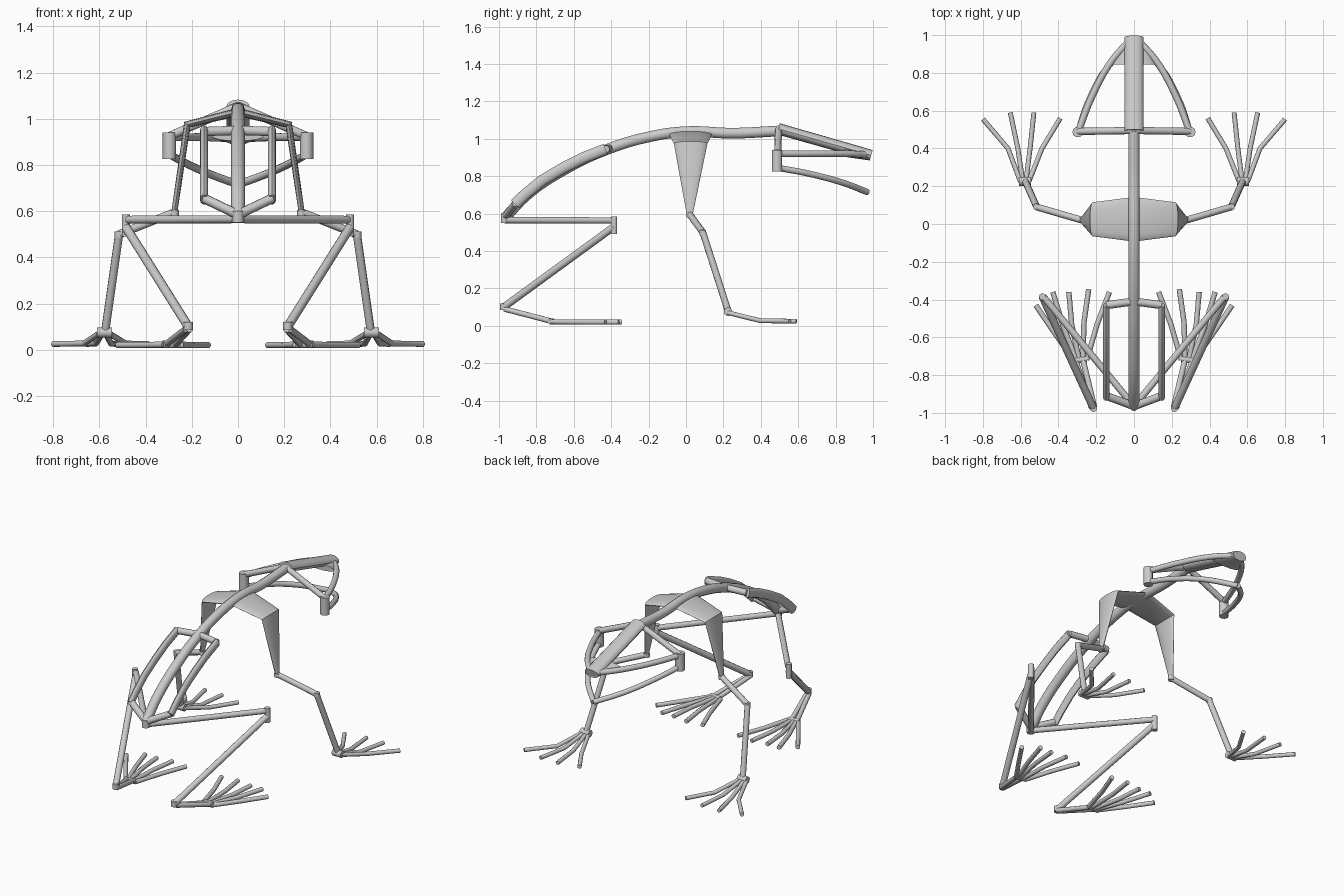
import bpy, bmesh, math
from mathutils import Vector

if "Cube" in bpy.data.objects:
    bpy.data.objects.remove(bpy.data.objects["Cube"])


def finish(ob, angle=40):
    bpy.ops.object.select_all(action='DESELECT')
    ob.select_set(True)
    bpy.context.view_layer.objects.active = ob
    if ob.type == 'CURVE':
        bpy.ops.object.convert(target='MESH')
        ob = bpy.context.view_layer.objects.active
    bpy.ops.object.shade_smooth_by_angle(angle=math.radians(angle))
    return ob


def bones(name, paths, r, smooth=False, mirror=False):
    """Round rods along paths of (x, y, z) points."""
    cu = bpy.data.curves.new(name, 'CURVE')
    cu.dimensions = '3D'
    cu.bevel_depth = r
    cu.bevel_resolution = 3
    cu.resolution_u = 8
    cu.use_fill_caps = True
    for side in ((1, -1) if mirror else (1,)):
        for path in paths:
            sp = cu.splines.new('BEZIER' if smooth else 'POLY')
            pts = sp.bezier_points if smooth else sp.points
            pts.add(len(path) - 1)
            for p, c in zip(pts, path):
                co = (c[0] * side, c[1], c[2])
                p.co = co if smooth else (*co, 1)
                if smooth:
                    p.handle_left_type = p.handle_right_type = 'AUTO'
    ob = bpy.data.objects.new(name, cu)
    bpy.context.collection.objects.link(ob)
    return finish(ob)


def loft(name, rings, n=16):
    """Skin elliptical rings given as (centre, half axis u, half axis v)."""
    bm = bmesh.new()
    loops = []
    for c, u, v in rings:
        c, u, v = Vector(c), Vector(u), Vector(v)
        loops.append([bm.verts.new(c + u * math.cos(2 * math.pi * i / n)
                                   + v * math.sin(2 * math.pi * i / n)) for i in range(n)])
    for a, b in zip(loops, loops[1:]):
        for i in range(n):
            j = (i + 1) % n
            bm.faces.new((a[i], a[j], b[j], b[i]))
    bm.faces.new(loops[0])
    bm.faces.new(loops[-1])
    bmesh.ops.recalc_face_normals(bm, faces=bm.faces)
    me = bpy.data.meshes.new(name)
    bm.to_mesh(me)
    bm.free()
    ob = bpy.data.objects.new(name, me)
    bpy.context.collection.objects.link(ob)
    return finish(ob, 35)


# Spine and tail bone
bones("spine", [[(0, -0.965, 0.58), (0, -0.85, 0.70), (0, -0.65, 0.835), (0, -0.43, 0.94),
                 (0, -0.2, 1.01), (0, 0, 1.038), (0, 0.25, 1.03), (0, 0.5, 1.042)]], 0.03, smooth=True)

# Pelvis: flattened side rods tied to the spine at both ends
rod = [(-0.915, 0.65, 45), (-0.86, 0.703, 43), (-0.77, 0.777, 38), (-0.66, 0.842, 31),
       (-0.55, 0.898, 27), (-0.43, 0.945, 22)]
for label, s in (("right", 1), ("left", -1)):
    loft("pelvis_rod_" + label,
         [((0.147 * s, y, z), (0.018, 0, 0),
           (0, -0.03 * math.sin(math.radians(a)), 0.03 * math.cos(math.radians(a))))
          for y, z, a in rod], 12)
bones("pelvis_links", [[(0.147, -0.43, 0.945), (0, -0.41, 0.95)],
                       [(0.147, -0.91, 0.655), (0, -0.965, 0.585)]], 0.021, mirror=True)
bones("hip_joint", [[(0, -0.965, 0.55), (0, -0.965, 0.60)]], 0.025)

# Shoulder girdle: one flattened band bent down on both sides
half = [((0.22, 0.025, 0.975), (0, 0.09, 0), (0.013, 0, 0.012)),
        ((0.275, 0.02, 0.60), (0, 0.017, 0), (0.013, 0, 0.002))]
left = [((-c[0], c[1], c[2]), u, (-v[0], v[1], v[2])) for c, u, v in reversed(half)]
loft("shoulder_girdle", left + [((0, 0.025, 1.03), (0, 0.118, 0), (0, 0, 0.018))] + half)

# Front legs
bones("front_legs", [[(0.275, 0.02, 0.595), (0.515, 0.09, 0.50)],
                     [(0.515, 0.09, 0.50), (0.575, 0.225, 0.08)]], 0.018, mirror=True)
bones("front_joints", [[(0.275, 0.02, 0.58), (0.275, 0.02, 0.605)],
                       [(0.515, 0.09, 0.487), (0.515, 0.09, 0.513)]], 0.019, mirror=True)
bones("wrists", [[(0.545, 0.225, 0.075), (0.61, 0.225, 0.075)]], 0.023, mirror=True)
fingers = [(0.487, 0.39, 0.56), (0.55, 0.53, 0.59), (0.615, 0.655, 0.59), (0.667, 0.80, 0.555)]
bones("fingers", [[(0.58 + (m - 0.58) * 0.25, 0.225, 0.07), (m, 0.40, 0.027), (t, ty, 0.025)]
                  for m, t, ty in fingers], 0.013, mirror=True)

# Hind legs
bones("thighs", [[(0, -0.965, 0.565), (0.48, -0.385, 0.563)]], 0.018, mirror=True)
bones("knees", [[(0.485, -0.385, 0.49), (0.485, -0.385, 0.585)]], 0.018, mirror=True)
bones("shins", [[(0.485, -0.385, 0.53), (0.215, -0.975, 0.10)]], 0.02, mirror=True)
bones("ankles", [[(0.215, -0.975, 0.085), (0.215, -0.975, 0.12)]], 0.02, mirror=True)

# Hind feet: paired long foot bones, a short cross block and five fanned toes
bones("foot_bones", [[(0.21, -0.97, 0.09), (0.27, -0.72, 0.025)],
                     [(0.225, -0.97, 0.09), (0.31, -0.72, 0.025)]], 0.015, mirror=True)
bones("foot_blocks", [[(0.25, -0.715, 0.024), (0.325, -0.725, 0.024)]], 0.017, mirror=True)
toes = [(0.25, 0.195, -0.53, 0.13, -0.36), (0.27, 0.265, -0.52, 0.24, -0.345),
        (0.29, 0.33, -0.53, 0.345, -0.36), (0.305, 0.375, -0.54, 0.43, -0.36),
        (0.32, 0.425, -0.57, 0.52, -0.43)]
bones("toes", [[(a, -0.72, 0.022), (b, m, 0.02), (c, y, 0.02)]
               for a, b, m, c, y in toes], 0.014, mirror=True)

# Skull: flat roof bar, jaw arcs, jaw hinges and rear braces
loft("skull_roof", [((0, 0.495, 1.053), (0.05, 0, 0), (0, 0.006, 0.03)),
                    ((0, 0.99, 0.912), (0.05, 0, 0), (0, 0.008, 0.028))])
bones("upper_jaw", [[(0.295, 0.49, 0.92), (0.22, 0.68, 0.92), (0.12, 0.86, 0.92),
                     (0.02, 0.975, 0.915)]], 0.018, smooth=True, mirror=True)
bones("lower_jaw", [[(0.295, 0.49, 0.845), (0.24, 0.65, 0.815), (0.14, 0.83, 0.768),
                     (0, 0.97, 0.715)]], 0.017, smooth=True, mirror=True)
bones("jaw_hinges", [[(0.297, 0.487, 0.825), (0.297, 0.487, 0.94)]], 0.029, mirror=True)
bones("rear_skull_braces", [[(0.297, 0.49, 0.925), (0, 0.495, 1.055)]], 0.019, mirror=True)
loft("snout_plate", [((0, 0.845, 0.926), (0.115, 0, 0), (0, 0, 0.022)),
                     ((0, 0.985, 0.908), (0.04, 0, 0), (0, 0, 0.024))])
